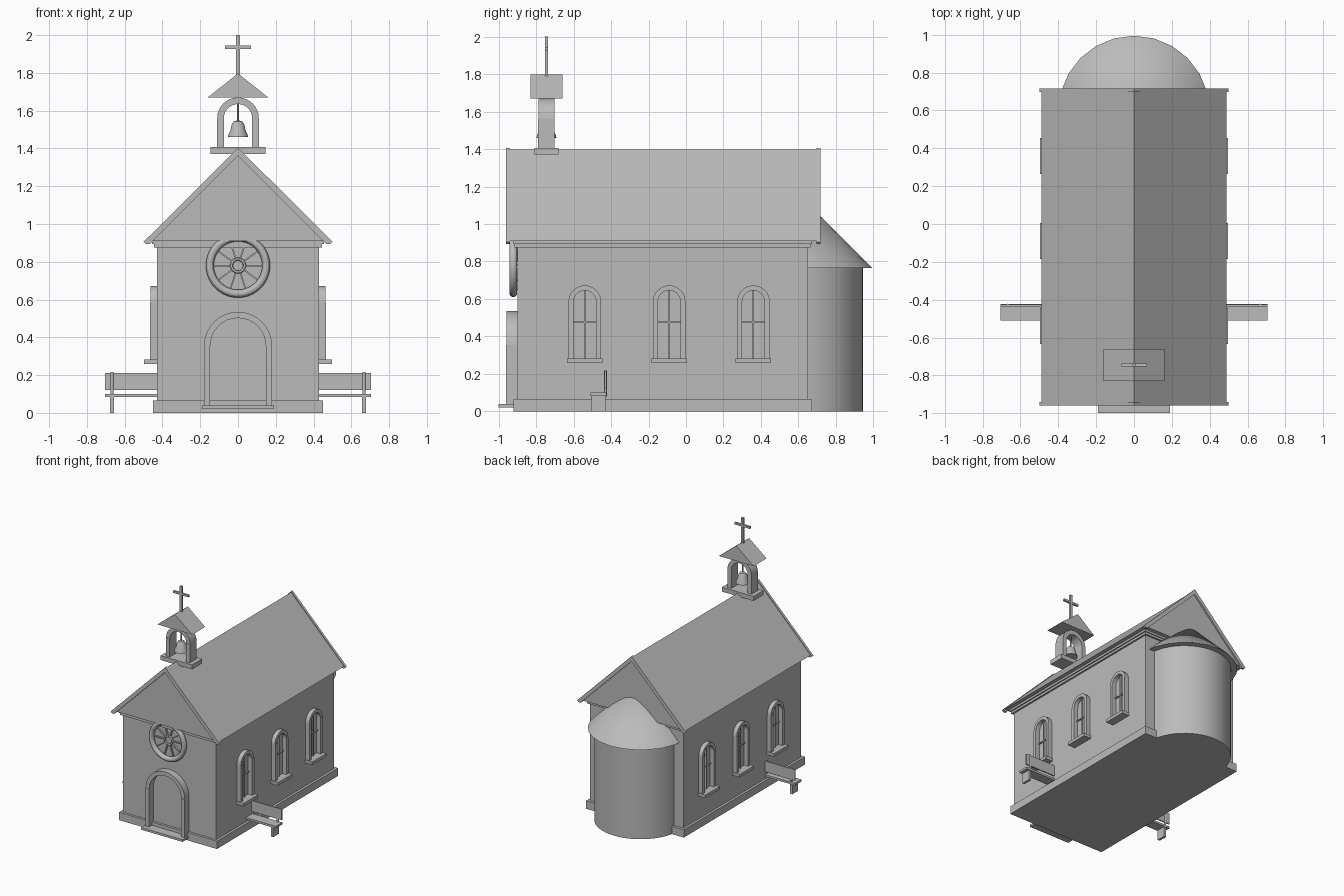
import bpy, bmesh
from math import sin, cos, pi, radians
from mathutils import Matrix, Vector

cube = bpy.data.objects.get("Cube")
if cube:
    bpy.data.objects.remove(cube, do_unlink=True)

stone = bpy.data.materials.new("plain_grey")
stone.use_nodes = True
GREY = (0.5, 0.5, 0.5, 1)
stone.diffuse_color = GREY
stone.node_tree.nodes["Principled BSDF"].inputs["Base Color"].default_value = GREY


def finish(name, bm, loc=(0, 0, 0), turn=0):
    bmesh.ops.recalc_face_normals(bm, faces=bm.faces)
    mesh = bpy.data.meshes.new(name)
    bm.to_mesh(mesh)
    bm.free()
    mesh.materials.append(stone)
    for p in mesh.polygons:
        p.use_smooth = True
    mesh.set_sharp_from_angle(angle=radians(30))
    obj = bpy.data.objects.new(name, mesh)
    obj.location = loc
    obj.rotation_euler.z = radians(turn)
    bpy.context.collection.objects.link(obj)
    return obj


def prism(name, profile, y0, y1, **place):
    """Extrude an x-z outline from y0 to y1."""
    bm = bmesh.new()
    face = bm.faces.new([bm.verts.new((x, y0, z)) for x, z in profile])
    new = bmesh.ops.extrude_face_region(bm, geom=[face])["geom"]
    verts = [g for g in new if isinstance(g, bmesh.types.BMVert)]
    bmesh.ops.translate(bm, verts=verts, vec=(0, y1 - y0, 0))
    return finish(name, bm, **place)


def box(name, x0, x1, y0, y1, z0, z1, **place):
    return prism(name, [(x0, z0), (x1, z0), (x1, z1), (x0, z1)], y0, y1, **place)


def lathe(name, profile, segments, centre, axis="Z"):
    """Spin (radius, height) points around a vertical or front-back axis."""
    bm = bmesh.new()
    verts = [bm.verts.new((r, 0, h)) for r, h in profile]
    edges = [bm.edges.new(pair) for pair in zip(verts, verts[1:])]
    bmesh.ops.spin(bm, geom=verts + edges, cent=(0, 0, 0), axis=(0, 0, 1),
                   angle=2 * pi, steps=segments)
    bmesh.ops.remove_doubles(bm, verts=bm.verts, dist=1e-5)
    if axis == "Y":
        bm.transform(Matrix.Rotation(pi / 2, 4, "X"))
    return finish(name, bm, loc=centre)


def ring(name, major, minor, centre):
    circle = [(major + minor * cos(a), minor * sin(a))
              for a in [2 * pi * i / 12 for i in range(13)]]
    return lathe(name, circle, 40, centre, "Y")


def arch(name, outer, inner, spring, foot, y0, y1, **place):
    """Half-round band with two legs reaching down to the foot."""
    n = 16
    arc = lambda r: [(r * cos(pi * i / n), spring + r * sin(pi * i / n)) for i in range(n + 1)]
    prism(name + "_arch", arc(outer) + arc(inner)[::-1], y0, y1, **place)
    for side, s in (("left", 1), ("right", -1)):
        a, b = sorted((s * inner, s * outer))
        box(f"{name}_{side}_post", a, b, y0 - 0.003, y1, foot, spring, **place)


# Main building
box("plinth", -0.45, 0.45, -0.92, 0.672, 0, 0.065)
box("walls", -0.43, 0.43, -0.90, 0.65, 0.02, 0.9)
box("cornice_lower", -0.445, 0.445, -0.915, 0.665, 0.875, 0.893)
box("cornice_upper", -0.455, 0.455, -0.922, 0.672, 0.893, 0.912)

# Main roof with sloping trim boards at both gables
prism("main_roof", [(-0.488, 0.91), (0.488, 0.91), (0, 1.397)], -0.945, 0.705)
board = [(-0.5, 0.905), (0, 1.405), (0.5, 0.905), (0.488, 0.893), (0.468, 0.893),
         (0, 1.362), (-0.468, 0.893), (-0.488, 0.893)]
prism("front_gable_board", board, -0.96, -0.94)
prism("back_gable_board", board, 0.697, 0.717)

# Rounded rear apse
APSE = (0, 0.595, 0)
lathe("apse_wall", [(0, 0), (0.35, 0), (0.35, 0.77), (0, 0.77)], 48, APSE)
lathe("apse_roof", [(0, 0.765), (0.4, 0.765), (0, 1.165)], 24, APSE)

# Doorway
arch("door", 0.18, 0.147, 0.355, 0.035, -0.957, -0.89)
box("door_step", -0.19, 0.19, -1.0, -0.89, 0.02, 0.038)

# Round window with spokes
ring("rose_window_frame", 0.149, 0.021, (0, -0.922, 0.78))
ring("rose_window_hub", 0.034, 0.008, (0, -0.91, 0.78))
for i in range(10):
    a = 2 * pi * i / 10
    along, across = Vector((cos(a), sin(a))), Vector((-sin(a), cos(a))) * 0.004
    mid = Vector((0, 0.78))
    corners = [mid + along * r + across * s
               for r, s in ((0.036, -1), (0.138, -1), (0.138, 1), (0.036, 1))]
    prism(f"rose_window_spoke_{i + 1}", [tuple(c) for c in corners], -0.913, -0.895)

# Side windows, three on each wall
for side, s in (("left", 1), ("right", -1)):
    for i, y in enumerate((-0.54, -0.09, 0.36)):
        name = f"{side}_window_{i + 1}"
        place = dict(loc=(s * 0.43, y, 0), turn=90 * s)
        arch(name, 0.087, 0.06, 0.585, 0.28, -0.034, 0.01, **place)
        box(name + "_sill", -0.095, 0.095, -0.067, 0.01, 0.258, 0.283, **place)
        box(name + "_upright", -0.004, 0.004, -0.012, 0.01, 0.283, 0.645, **place)
        box(name + "_crossbar", -0.06, 0.06, -0.012, 0.01, 0.471, 0.479, **place)

# Benches beside the walls
for side, s in (("left", 1), ("right", -1)):
    def span(part, a, b, *rest):
        box(f"{side}_bench_{part}", *sorted((s * a, s * b)), *rest)
    span("seat", 0.42, 0.705, -0.51, -0.424, 0.083, 0.1)
    span("back", 0.42, 0.705, -0.435, -0.425, 0.122, 0.212)
    span("leg", 0.657, 0.677, -0.505, -0.43, 0, 0.085)
    lathe(f"{side}_bench_post", [(0, 0.08), (0.009, 0.08), (0.009, 0.217), (0, 0.217)],
          12, (s * 0.667, -0.43, 0))

# Bell tower
MID = -0.745
box("tower_base", -0.145, 0.145, MID - 0.065, MID + 0.065, 1.37, 1.407)
arch("tower", 0.11, 0.075, 1.56, 1.405, MID - 0.042, MID + 0.042)
prism("tower_roof", [(-0.16, 1.67), (0.16, 1.67), (0, 1.797)], MID - 0.085, MID + 0.085)
lathe("bell", [(0, 1.465), (0.045, 1.465), (0.053, 1.46), (0.051, 1.473), (0.04, 1.495),
               (0.034, 1.525), (0.023, 1.543), (0, 1.55)], 24, (0, MID, 0))
lathe("bell_rod", [(0, 1.54), (0.005, 1.54), (0.005, 1.65), (0, 1.65)], 8, (0, MID, 0))

# Cross
box("cross_upright", -0.01, 0.01, MID - 0.008, MID + 0.008, 1.78, 2.0)
box("cross_arm", -0.07, 0.07, MID - 0.008, MID + 0.008, 1.927, 1.944)
